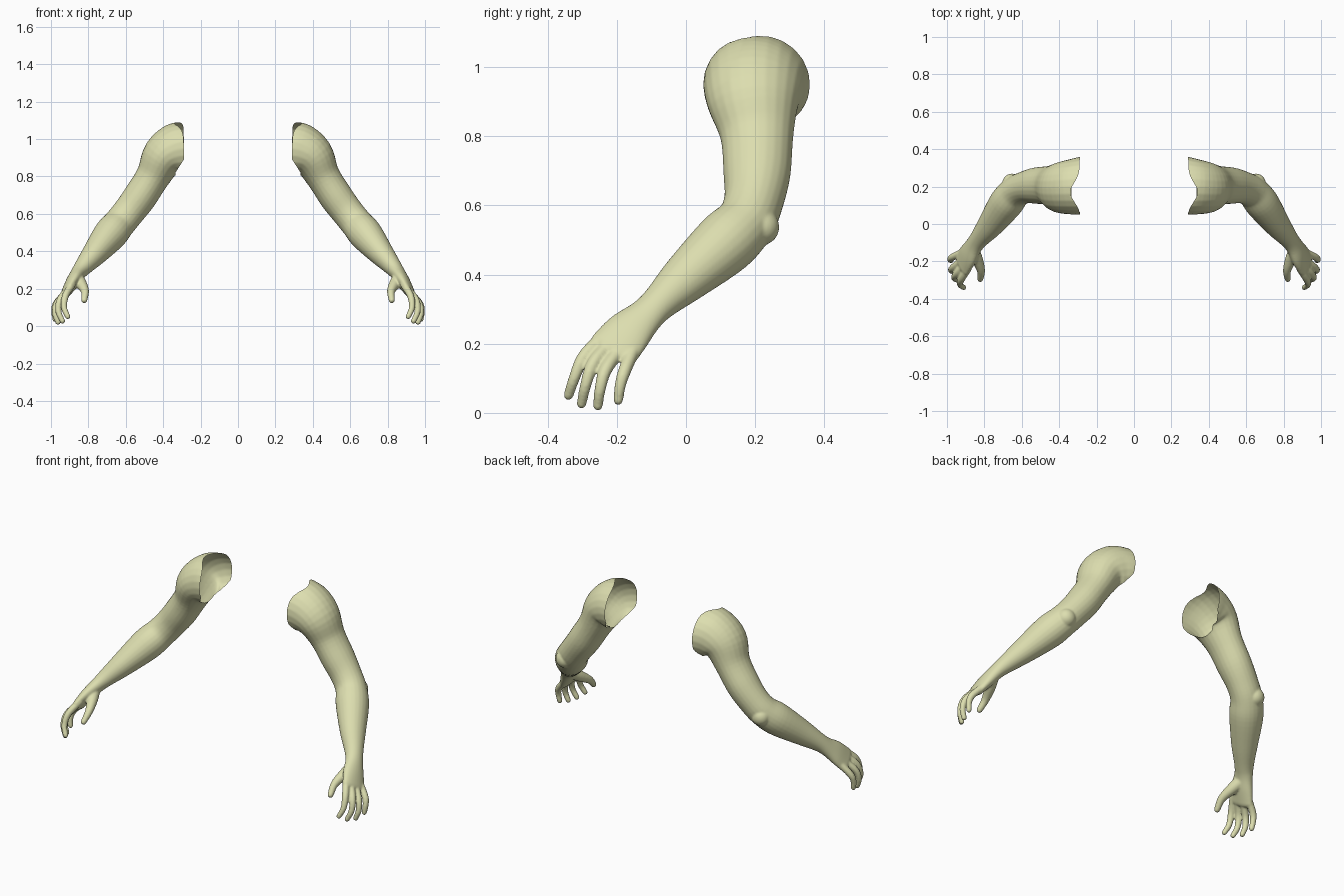
import bpy, bmesh, math
from mathutils import Vector, Matrix

cube = bpy.data.objects.get("Cube")
if cube:
    bpy.data.objects.remove(cube)

skin = bpy.data.materials.new("pale_olive_skin")
skin.use_nodes = True
SKIN = (0.72, 0.73, 0.43, 1)
skin.diffuse_color = SKIN
skin.node_tree.nodes["Principled BSDF"].inputs["Base Color"].default_value = SKIN
skin.node_tree.nodes["Principled BSDF"].inputs["Roughness"].default_value = 0.7


def resample(stations, steps=5):
    """Catmull-Rom through stations of (x, y, z, width, depth)."""
    p = [Vector(s) for s in stations]
    p = [2 * p[0] - p[1]] + p + [2 * p[-1] - p[-2]]
    out = []
    for i in range(1, len(p) - 2):
        a, b, c, d = p[i - 1:i + 3]
        for k in range(steps):
            t = k / steps
            out.append((2 * b + (c - a) * t + (2 * a - 5 * b + 4 * c - d) * t * t
                        + (3 * b - a - 3 * c + d) * t ** 3) / 2)
    return out + [p[-2]]


def loft(bm, stations, sides=24):
    """Closed tube of elliptical rings, with a rounded far end."""
    s = resample(stations)
    end, step = s[-1], (s[-1] - s[-2]).to_3d().normalized()
    for reach, size in ((0.5, 0.85), (0.85, 0.5)):
        tip = end.to_3d() + step * reach * end[4]
        s.append(Vector((*tip, end[3] * size, end[4] * size)))
    rings = []
    for i, st in enumerate(s):
        t = (s[min(i + 1, len(s) - 1)].to_3d() - s[max(i - 1, 0)].to_3d()).normalized()
        u = Vector((0, 1, 0))
        u = (u - t * u.dot(t)).normalized()
        v = t.cross(u)
        ring = []
        for k in range(sides):
            a = math.tau * k / sides
            ring.append(bm.verts.new(Vector(st[:3]) + u * st[3] * math.cos(a) + v * st[4] * math.sin(a)))
        rings.append(ring)
    for r, q in zip(rings, rings[1:]):
        for k in range(sides):
            n = (k + 1) % sides
            bm.faces.new((r[k], r[n], q[n], q[k]))
    bm.faces.new(rings[0][::-1])
    bm.faces.new(rings[-1])


def ball(bm, centre, radius):
    bmesh.ops.create_icosphere(bm, subdivisions=3, radius=radius, matrix=Matrix.Translation(centre))


def rim(y, z):
    """Sideways position of the open shoulder edge."""
    notch = 0.05 * math.exp(-((y - 0.17) / 0.07) ** 2) * min(max((z - 0.98) / 0.08, 0), 1)
    armpit = 0.045 * min(max((0.89 - z) / 0.07, 0), 1)
    return 0.29 + notch + armpit


bm = bmesh.new()
# shoulder, upper arm, forearm and palm
loft(bm, [
    (0.18, 0.205, 0.95, 0.16, 0.15),
    (0.26, 0.205, 0.95, 0.157, 0.146),
    (0.335, 0.198, 0.94, 0.148, 0.143),
    (0.40, 0.195, 0.90, 0.135, 0.118),
    (0.455, 0.205, 0.80, 0.106, 0.092),
    (0.525, 0.205, 0.69, 0.097, 0.09),
    (0.585, 0.195, 0.61, 0.086, 0.086),
    (0.635, 0.17, 0.548, 0.086, 0.086),
    (0.685, 0.11, 0.488, 0.092, 0.09),
    (0.765, 0.0, 0.39, 0.073, 0.068),
    (0.825, -0.075, 0.32, 0.054, 0.049),
    (0.855, -0.115, 0.282, 0.054, 0.04),
    (0.885, -0.165, 0.235, 0.07, 0.036),
    (0.917, -0.21, 0.183, 0.077, 0.026),
])
# elbow point
ball(bm, (0.652, 0.217, 0.537), 0.053)
# fingers
fingers = [
    [(0.885, -0.235, 0.225), (0.922, -0.295, 0.163), (0.93, -0.323, 0.10), (0.91, -0.34, 0.05)],
    [(0.90, -0.215, 0.205), (0.95, -0.268, 0.143), (0.96, -0.29, 0.08), (0.938, -0.302, 0.026)],
    [(0.915, -0.19, 0.185), (0.966, -0.232, 0.125), (0.978, -0.248, 0.07), (0.962, -0.255, 0.02)],
    [(0.925, -0.155, 0.175), (0.972, -0.178, 0.12), (0.983, -0.19, 0.08), (0.978, -0.196, 0.036)],
]
for joints in fingers:
    loft(bm, [(*j, r, r) for j, r in zip(joints, (0.02, 0.019, 0.0165, 0.0145))], 14)
# thumb
thumb = [(0.862, -0.14, 0.26), (0.838, -0.19, 0.225), (0.818, -0.25, 0.185), (0.822, -0.295, 0.138)]
loft(bm, [(*j, r, r) for j, r in zip(thumb, (0.036, 0.031, 0.022, 0.0165))], 14)
bmesh.ops.recalc_face_normals(bm, faces=bm.faces)

# blend the parts into one surface
mesh = bpy.data.meshes.new("arm_parts")
bm.to_mesh(mesh)
bm.free()
parts = bpy.data.objects.new("arm_parts", mesh)
bpy.context.collection.objects.link(parts)
remesh = parts.modifiers.new("blend", 'REMESH')
remesh.mode = 'VOXEL'
remesh.voxel_size = 0.005
soften = parts.modifiers.new("soften", 'SMOOTH')
soften.factor = 0.5
soften.iterations = 8
graph = bpy.context.evaluated_depsgraph_get()
arm = bpy.data.meshes.new_from_object(parts.evaluated_get(graph))
bpy.data.objects.remove(parts)

# open the hollow shoulder along its uneven edge
bm = bmesh.new()
bm.from_mesh(arm)
cut = [v for v in bm.verts if v.co.x < rim(v.co.y, v.co.z)]
bmesh.ops.delete(bm, geom=cut, context='VERTS')
for v in bm.verts:
    if v.is_boundary:
        v.co.x = rim(v.co.y, v.co.z)
for f in bm.faces:
    f.smooth = True
    f.material_index = 0
bm.to_mesh(arm)
bm.free()
arm.materials.clear()
arm.materials.append(skin)

# left arm and its mirrored twin
mirrored = arm.copy()
mirrored.transform(Matrix.Scale(-1, 4, (1, 0, 0)))
mirrored.flip_normals()
for name, data in (("left_arm", arm), ("right_arm", mirrored)):
    data.name = name
    bpy.context.collection.objects.link(bpy.data.objects.new(name, data))
